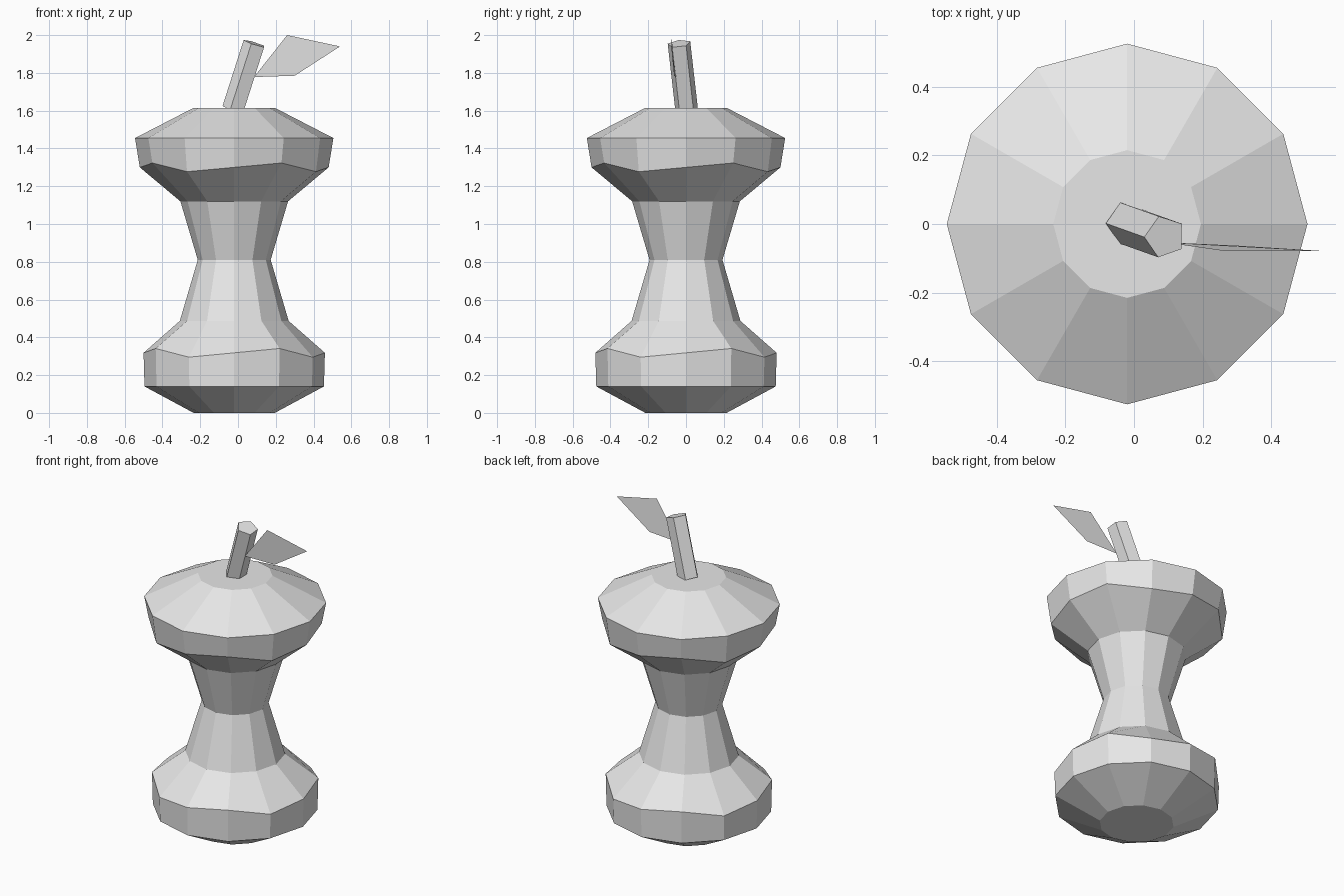
import bpy
from math import cos, sin, pi
from mathutils import Vector

cube = bpy.data.objects.get("Cube")
if cube:
    bpy.data.objects.remove(cube, do_unlink=True)

grey = bpy.data.materials.new("light grey")
grey.use_nodes = True
grey.diffuse_color = (0.8, 0.8, 0.8, 1)
grey.node_tree.nodes["Principled BSDF"].inputs["Base Color"].default_value = (0.8, 0.8, 0.8, 1)


def make_object(name, verts, faces):
    mesh = bpy.data.meshes.new(name)
    mesh.from_pydata(verts, [], faces)
    mesh.materials.append(grey)
    obj = bpy.data.objects.new(name, mesh)
    bpy.context.collection.objects.link(obj)
    return obj


def loft(name, rings):
    """Join equal-sized rings, bottom to top, and cap both ends."""
    n = len(rings[0])
    faces = [tuple(reversed(range(n)))]
    for r in range(len(rings) - 1):
        for k in range(n):
            a, b = r * n + k, r * n + (k + 1) % n
            faces.append((a, b, b + n, a + n))
    faces.append(tuple(range((len(rings) - 1) * n, len(rings) * n)))
    return make_object(name, [v for ring in rings for v in ring], faces)


# Eaten core: twelve-sided, with two jagged bite edges (radius, height, jag)
profile = [(0.215, 0, 0), (0.475, 0.14, 0), (0.48, 0.318, 0.023),
           (0.288, 0.487, 0), (0.193, 0.81, 0), (0.285, 1.12, 0),
           (0.5, 1.3, 0.023), (0.525, 1.455, 0), (0.215, 1.615, 0)]
SIDES = 12
jag_steps = (0, 1, -1)
core_rings = []
for radius, height, jag in profile:
    core_rings.append([
        Vector((-0.02 + radius * cos(2 * pi * k / SIDES),
                radius * sin(2 * pi * k / SIDES),
                height + jag * jag_steps[k % 3]))
        for k in range(SIDES)])
loft("apple_core", core_rings)

# Stem: leaning five-sided prism with ends square to its axis
base, top = Vector((-0.022, 0.003, 1.605)), Vector((0.09, -0.037, 1.955))
lean = Vector((0, 0, 1)).rotation_difference(top - base)
section = [lean @ Vector((0.063 * cos(pi + 2 * pi * k / 5),
                          0.063 * sin(pi + 2 * pi * k / 5), 0)) for k in range(5)]
loft("stem", [[end + p for p in section] for end in (base, top)])

# Leaf: a single thin kite
make_object("leaf", [(0.085, -0.053, 1.778), (0.30, -0.063, 1.785),
                     (0.54, -0.078, 1.94), (0.26, -0.078, 2.0)], [(0, 1, 2, 3)])
